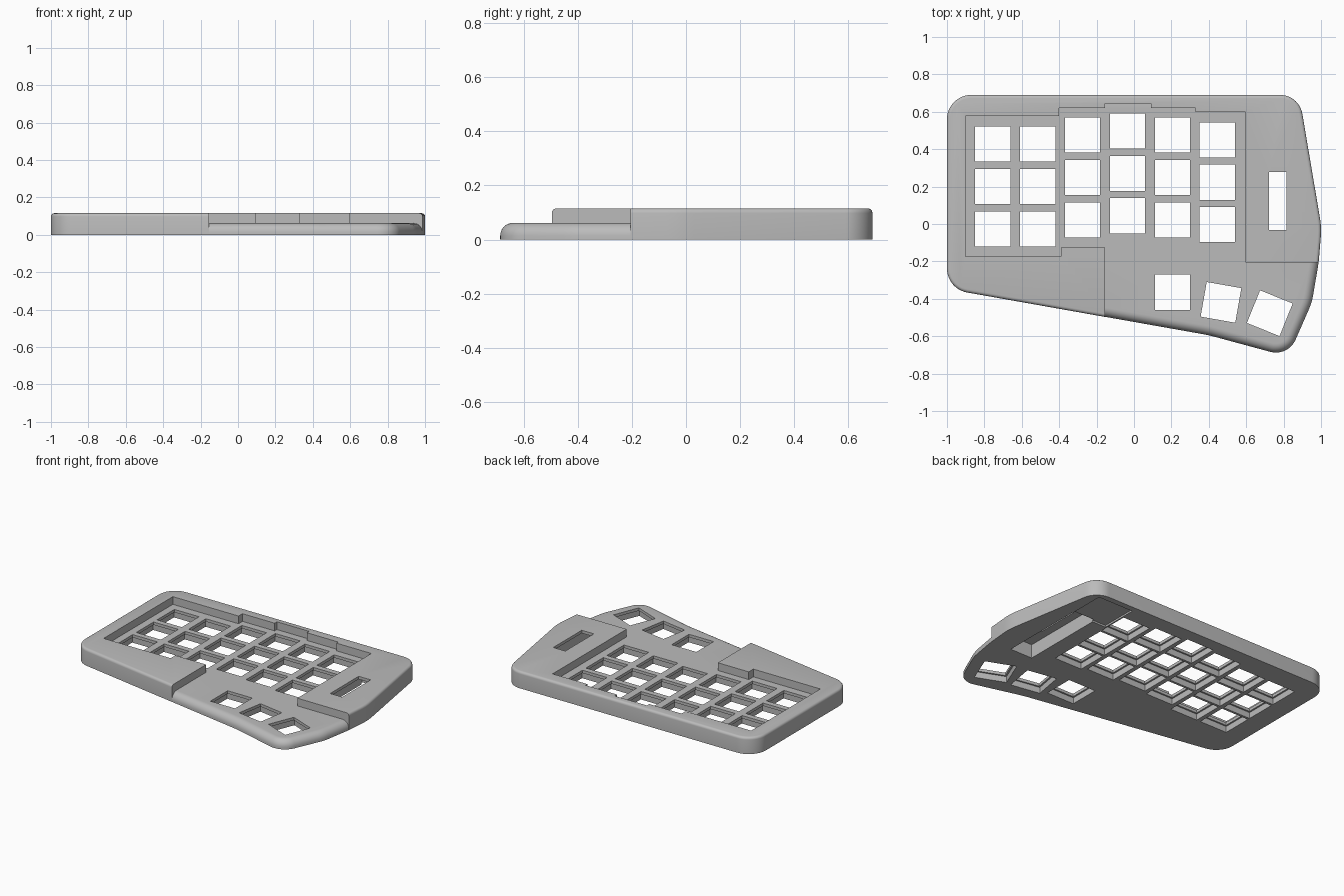
import bpy, bmesh, math
from mathutils import Vector, Matrix

if "Cube" in bpy.data.objects:
    bpy.data.objects.remove(bpy.data.objects["Cube"])

grey = bpy.data.materials.new("light grey plastic")
grey.diffuse_color = (0.5, 0.5, 0.5, 1)
grey.use_nodes = True
grey.node_tree.nodes["Principled BSDF"].inputs["Base Color"].default_value = grey.diffuse_color


def fillet(corners):
    """Round each (x, y, radius) corner of a closed polygon."""
    pts = []
    for i, (x, y, r) in enumerate(corners):
        p = Vector((x, y))
        a = (Vector(corners[i - 1][:2]) - p).normalized()
        b = (Vector(corners[(i + 1) % len(corners)][:2]) - p).normalized()
        half = a.angle(b) / 2
        turn = math.pi - 2 * half
        centre = p + (a + b).normalized() * r / math.sin(half)
        start = p + a * r / math.tan(half) - centre
        sign = 1 if a.x * b.y - a.y * b.x < 0 else -1
        n = max(3, round(math.degrees(turn) / 7))
        for k in range(n + 1):
            pts.append(tuple(centre + Matrix.Rotation(sign * turn * k / n, 2) @ start))
    return pts


def prism(bm, pts, z0, z1):
    face = bm.faces.new([bm.verts.new((x, y, z0)) for x, y in pts])
    res = bmesh.ops.extrude_face_region(bm, geom=[face])
    top = [v for v in res["geom"] if isinstance(v, bmesh.types.BMVert)]
    bmesh.ops.translate(bm, verts=top, vec=(0, 0, z1 - z0))


def rect(cx, cy, w, h, deg=0):
    rot = Matrix.Rotation(math.radians(deg), 2)
    return [tuple(Vector((cx, cy)) + rot @ Vector((sx * w / 2, sy * h / 2)))
            for sx, sy in ((-1, -1), (1, -1), (1, 1), (-1, 1))]


def make(name, prisms, bevel=0, segments=4):
    bm = bmesh.new()
    for pts, z0, z1 in prisms:
        prism(bm, pts, z0, z1)
    bmesh.ops.recalc_face_normals(bm, faces=bm.faces)
    if bevel:
        z = prisms[0][2]
        rim = [e for e in bm.edges if all(abs(v.co.z - z) < 1e-5 for v in e.verts)]
        bmesh.ops.bevel(bm, geom=rim, offset=bevel, segments=segments, profile=0.5,
                        affect='EDGES', clamp_overlap=False)
    me = bpy.data.meshes.new(name)
    bm.to_mesh(me)
    bm.free()
    me.materials.append(grey)
    ob = bpy.data.objects.new(name, me)
    bpy.context.collection.objects.link(ob)
    return ob


def boolean(ob, other, op):
    mod = ob.modifiers.new(op, 'BOOLEAN')
    mod.object, mod.operation, mod.solver = other, op, 'EXACT'
    bpy.context.view_layer.objects.active = ob
    bpy.ops.object.modifier_apply(modifier=mod.name)
    bpy.data.objects.remove(other, do_unlink=True)


# Rounded case outline
outline = fillet([(-1, 0.69, 0.13), (0.883, 0.69, 0.12), (1.003, -0.02, 0.4),
                  (0.986, -0.22, 0.5), (0.952, -0.42, 0.3), (0.825, -0.71, 0.115),
                  (0.4, -0.595, 0.8), (-1, -0.347, 0.13)])

# Raised rim: tall slab with the stepped key area and thumb area removed
case = make("keyboard_case", [(outline, 0, 0.115)], 0.017, 4)
recess = [(-0.9, 0.577), (-0.4, 0.577), (-0.4, 0.62), (-0.155, 0.62), (-0.155, 0.645),
          (0.09, 0.645), (0.09, 0.62), (0.33, 0.62), (0.33, 0.6), (0.595, 0.6),
          (0.595, -0.205), (1.3, -0.205), (1.3, -1), (-0.155, -1), (-0.155, -0.125),
          (-0.39, -0.125), (-0.39, -0.175), (-0.9, -0.175)]
boolean(case, make("recess_cutter", [(recess, -0.5, 0.5)]), 'DIFFERENCE')

# Key plate: low slab with a large soft front edge
plate_outline = [(x * 0.999, y * 0.999) for x, y in outline]
boolean(case, make("key_plate", [(plate_outline, 0, 0.062)], 0.048, 7), 'UNION')

# Key positions: six staggered columns of three, and three fanned thumb keys
keys = [(-0.755 + 0.24 * c, top - 0.2265 * r, 0)
        for c, top in enumerate((0.427, 0.427, 0.475, 0.497, 0.475, 0.45))
        for r in range(3)]
keys += [(0.205, -0.365, 0), (0.465, -0.419, -10), (0.726, -0.477, -22)]

# Wider pockets underneath the keys, and the controller bay
pockets = [(rect(x, y, 0.21, 0.21, a), -0.1, 0.042) for x, y, a in keys]
pockets.append((rect(0.75, 0.1, 0.17, 0.6), -0.1, 0.095))
boolean(case, make("pocket_cutter", pockets), 'DIFFERENCE')

# Through holes, display slot and shallow connector bay
holes = [(rect(x, y, 0.188, 0.188, a), -0.2, 0.3) for x, y, a in keys]
holes.append((rect(0.769, 0.124, 0.092, 0.31), -0.2, 0.3))
holes.append((rect(0.695, 0.52, 0.27, 0.26), -0.2, 0.012))
boolean(case, make("hole_cutter", holes), 'DIFFERENCE')

# Smooth the rounded edges, keep the cuts sharp
bpy.ops.object.select_all(action='DESELECT')
case.select_set(True)
bpy.context.view_layer.objects.active = case
bpy.ops.object.shade_smooth_by_angle(angle=math.radians(30))
